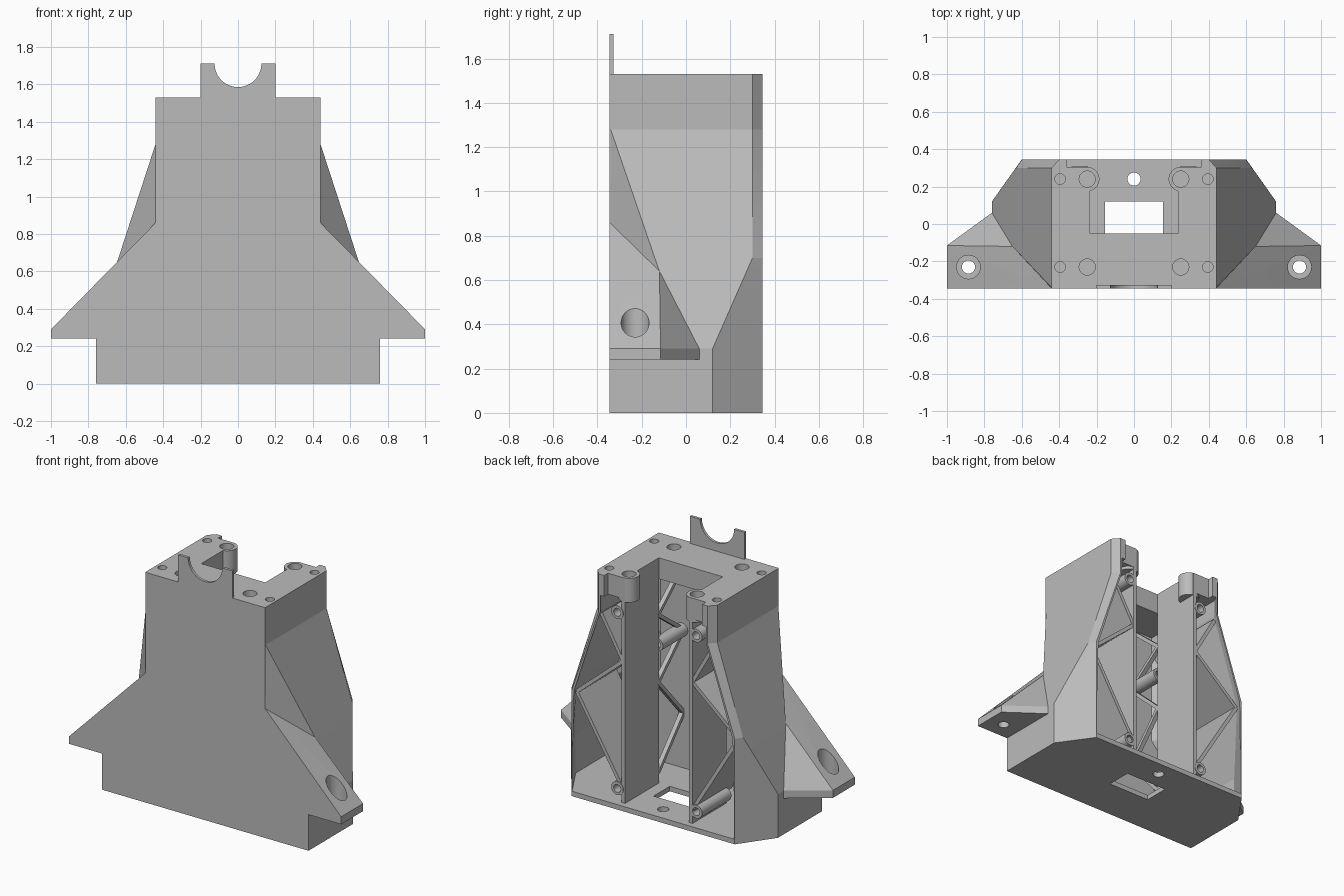
import bpy, bmesh
from math import pi, radians, hypot, atan2, cos, sin
from mathutils import Matrix, Vector

cube = bpy.data.objects.get("Cube")
if cube:
    bpy.data.objects.remove(cube)

grey = bpy.data.materials.new("plain grey")
grey.use_nodes = True
colour = (0.5, 0.5, 0.5, 1)
grey.diffuse_color = colour
grey.node_tree.nodes["Principled BSDF"].inputs["Base Color"].default_value = colour


def finish(name, bm):
    bmesh.ops.recalc_face_normals(bm, faces=bm.faces)
    me = bpy.data.meshes.new(name)
    bm.to_mesh(me)
    bm.free()
    me.materials.append(grey)
    ob = bpy.data.objects.new(name, me)
    bpy.context.collection.objects.link(ob)
    return ob


def box(name, x0, x1, y0, y1, z0, z1):
    bm = bmesh.new()
    size = Matrix.Diagonal((x1 - x0, y1 - y0, z1 - z0, 1))
    mid = Matrix.Translation(((x0 + x1) / 2, (y0 + y1) / 2, (z0 + z1) / 2))
    bmesh.ops.create_cube(bm, size=1, matrix=mid @ size)
    return finish(name, bm)


def cylinder(name, x, y, z0, z1, r):
    bm = bmesh.new()
    bmesh.ops.create_cone(bm, cap_ends=True, segments=48, radius1=r, radius2=r,
                          depth=z1 - z0, matrix=Matrix.Translation((x, y, (z0 + z1) / 2)))
    return finish(name, bm)


def hull(name, points):
    bm = bmesh.new()
    for p in points:
        bm.verts.new(p)
    out = bmesh.ops.convex_hull(bm, input=bm.verts)
    loose = list({g for g in out["geom_interior"] + out["geom_unused"]
                  if isinstance(g, bmesh.types.BMVert)})
    bmesh.ops.delete(bm, geom=loose, context="VERTS")
    return finish(name, bm)


def loft(name, levels):
    """Stack mirrored sections; each level is (z, half outline from front to back)."""
    bm = bmesh.new()
    rings = []
    for z, half in levels:
        outline = half + [(-x, y) for x, y in reversed(half)]
        rings.append([bm.verts.new((x, y, z)) for x, y in outline])
    n = len(rings[0])
    for a, b in zip(rings, rings[1:]):
        for i in range(n):
            j = (i + 1) % n
            bm.faces.new((a[i], a[j], b[j], b[i]))
    bm.faces.new(rings[0])
    bm.faces.new(rings[-1])
    bmesh.ops.triangulate(bm, faces=bm.faces)
    return finish(name, bm)


def tube(name, x, y0, y1, z, r_in, r_out):
    bm = bmesh.new()
    vs = [bm.verts.new((x + r, y, z)) for r, y in
          ((r_in, y0), (r_out, y0), (r_out, y1), (r_in, y1))]
    edges = [bm.edges.new((vs[i], vs[(i + 1) % 4])) for i in range(4)]
    bmesh.ops.spin(bm, geom=vs + edges, cent=(x, 0, z), axis=(0, 1, 0),
                   angle=2 * pi, steps=40, use_duplicate=False)
    bmesh.ops.remove_doubles(bm, verts=bm.verts, dist=0.0005)
    return finish(name, bm)


def bar(name, a, b, wide_axis, width, thick):
    """Flat rib between two points, wide along one axis."""
    a, b, w = Vector(a), Vector(b), Vector(wide_axis)
    side = (b - a).normalized().cross(w) * thick / 2
    return hull(name, [p + s * side + t * w * width / 2
                       for p in (a, b) for s in (-1, 1) for t in (-1, 1)])


def combine(target, tool, operation):
    mod = target.modifiers.new(operation, "BOOLEAN")
    mod.operation, mod.solver, mod.object = operation, "EXACT", tool
    bpy.context.view_layer.objects.active = target
    bpy.ops.object.modifier_apply(modifier=mod.name)
    bpy.data.objects.remove(tool)


# Tapered housing: z, front x, side x, side front y, side back y, back x
FRONT, BACK, TOP, WALL = -0.345, 0.345, 1.53, 0.033
sections = [
    (0, .76, .76, 0, .12, .60),
    (.29, .76, .76, 0, .12, .60),
    (.64, .44, .65, -.12, .274, .60),
    (.70, .44, .63, -.141, .30, .60),
    (1.28, .44, .441, -.34, .30, .40),
    (TOP, .44, .441, -.34, .30, .40),
]
housing = loft("housing", [(z, [(xf, FRONT), (xs, ys), (xs, yc), (xb, BACK)])
                           for z, xf, xs, ys, yc, xb in sections])

# Mounting wings
for s in (1, -1):
    wing = hull("wing", [(s * x, y, z) for x, y, z in (
        (.44, FRONT, .86), (.44, FRONT, .24), (1, FRONT, .29), (1, FRONT, .24),
        (1, -.115, .29), (1, -.115, .24), (.76, .06, .29), (.76, .06, .24),
        (.65, -.12, .64), (.6, .06, .24))])
    combine(housing, wing, "UNION")

# Hollow inside, open at the back
inner = []
for z, xf, xs, ys, yc, xb in sections:
    z = min(max(z, WALL), 1.39)
    inner.append((z, [(xf - WALL, FRONT + WALL), (xs - WALL, ys + WALL / 2),
                      (xs - WALL, yc), (xb - WALL, BACK + .05)]))
combine(housing, loft("cavity", inner), "DIFFERENCE")

# Openings in the top and the floor
combine(housing, box("pocket", -.235, .235, -.05, .5, 1.2, 1.7), "DIFFERENCE")
combine(housing, box("back_recess", -.36, .36, .305, .5, 1.2, 1.7), "DIFFERENCE")
combine(housing, box("floor_window", -.155, .155, -.05, .12, -.1, .1), "DIFFERENCE")
combine(housing, cylinder("floor_hole", 0, .24, -.1, .1, .035), "DIFFERENCE")

# Rounded top bosses, blind top holes, wing bolt holes
for s in (1, -1):
    combine(housing, cylinder("top_boss", s * .25, .24, 1.37, TOP, .065), "UNION")
    for y in (.24, -.23):
        combine(housing, cylinder("big_hole", s * .25, y, 1.43, 1.6, .043), "DIFFERENCE")
        combine(housing, cylinder("small_hole", s * .395, y, 1.43, 1.6, .028), "DIFFERENCE")
    combine(housing, cylinder("bolt_hole", s * .885, -.23, .1, .6, .035), "DIFFERENCE")
    combine(housing, cylinder("bolt_recess", s * .885, -.23, .29, .7, .063), "DIFFERENCE")

# Front tab with a half-round notch
steps = 32
arc = [(.125 * cos(pi * i / steps), 1.71 - .125 * sin(pi * i / steps))
       for i in range(steps + 1)]
bm = bmesh.new()
outline = [(-.2, 1.5), (.2, 1.5), (.2, 1.71)] + arc + [(-.2, 1.71)]
face = bm.faces.new([bm.verts.new((x, FRONT, z)) for x, z in outline])
ext = bmesh.ops.extrude_face_region(bm, geom=[face], use_keep_orig=True)
bmesh.ops.translate(bm, vec=(0, .018, 0),
                    verts=[v for v in ext["geom"] if isinstance(v, bmesh.types.BMVert)])
finish("front_tab", bm)

# Inner partitions, ribs and screw tubes on each side
for s, side in ((1, "left"), (-1, "right")):
    box(side + "_partition", *sorted((s * .235, s * .262)), -.05, .305, .02, 1.4)
    zigzag = [(.415, 1.25), (.255, .97), (.595, .68), (.255, .12)]
    for (xa, za), (xb, zb) in zip(zigzag, zigzag[1:]):
        bar(side + "_rib", (s * xa, .1, za), (s * xb, .1, zb), (0, 1, 0), .4, .024)
    truss = [(-.05, .1), (-.32, .4), (-.05, .7), (-.32, .95), (-.05, 1.15), (-.32, 1.38)]
    for (ya, za), (yb, zb) in zip(truss, truss[1:]):
        bar(side + "_front_brace", (s * .249, ya, za), (s * .249, yb, zb),
            (1, 0, 0), .03, .024)
    for z in (.12, 1.29):
        tube(side + "_screw_tube", s * .29, .0, .308, z, .026, .044)
    tube(side + "_front_tube", s * .249, -.32, -.05, .95, .026, .044)

# Smooth the round parts, keep edges sharp
for ob in bpy.context.scene.objects:
    ob.select_set(ob.type == "MESH")
bpy.context.view_layer.objects.active = housing
bpy.ops.object.shade_smooth_by_angle(angle=radians(10))
